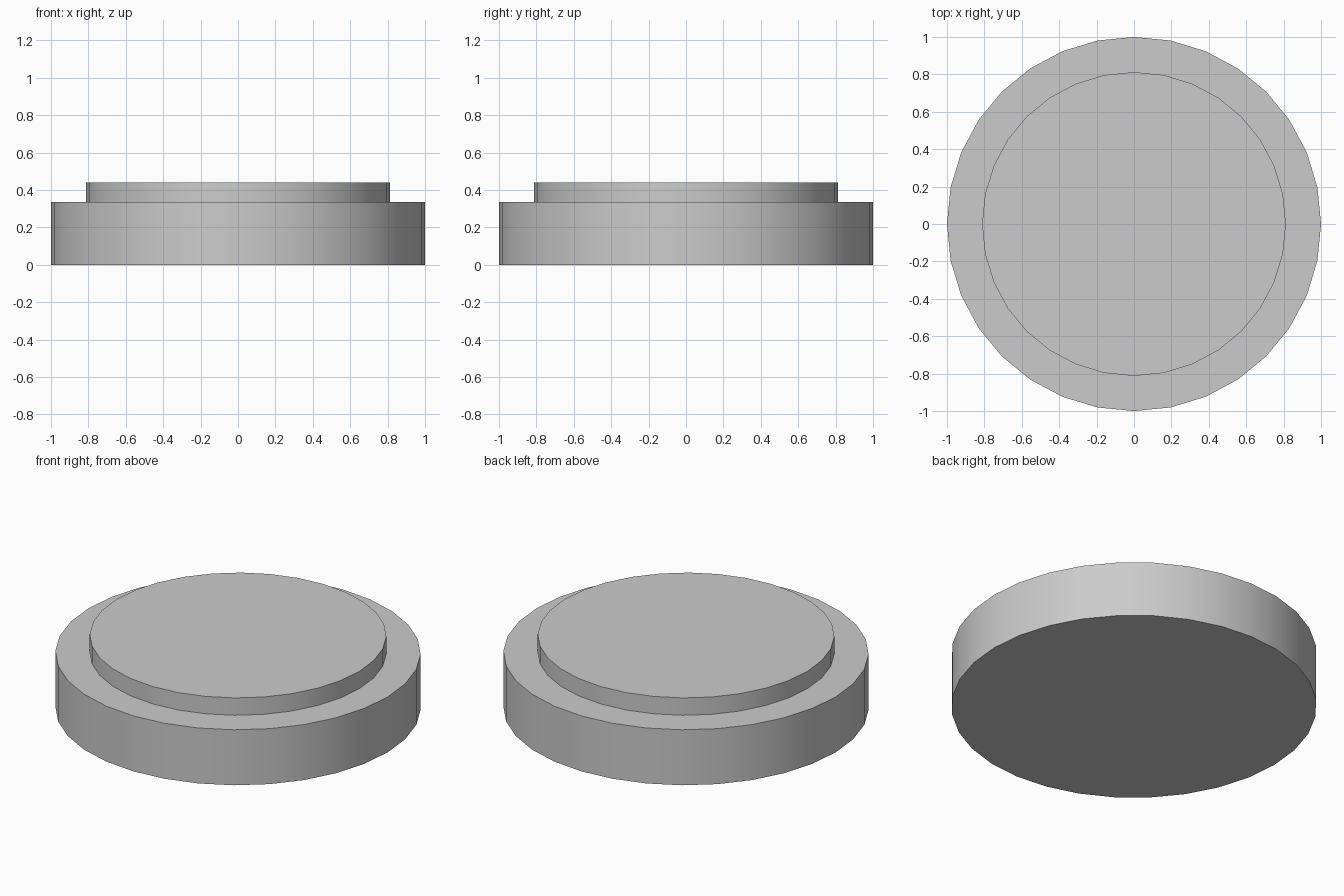
import bpy, bmesh, math

if "Cube" in bpy.data.objects:
    bpy.data.objects.remove(bpy.data.objects["Cube"])

SIDES = 32
# Stepped outline of the disc: (radius, height), bottom to top
PROFILE = [(1.0, 0.0), (1.0, 0.335), (0.812, 0.335), (0.812, 0.44)]

bm = bmesh.new()
rings = []
for r, z in PROFILE:
    angles = [2 * math.pi * i / SIDES for i in range(SIDES)]
    rings.append([bm.verts.new((r * math.cos(a), r * math.sin(a), z)) for a in angles])

# Base wall, ledge and raised wall
for low, high in zip(rings, rings[1:]):
    for i in range(SIDES):
        j = (i + 1) % SIDES
        bm.faces.new((low[i], low[j], high[j], high[i]))

# Bottom and top caps
bm.faces.new(rings[0][::-1])
bm.faces.new(rings[-1])

mesh = bpy.data.meshes.new("stepped_disc")
bm.to_mesh(mesh)
bm.free()
disc = bpy.data.objects.new("stepped_disc", mesh)
bpy.context.collection.objects.link(disc)

# Smooth round walls, crisp rims
bpy.context.view_layer.objects.active = disc
disc.select_set(True)
bpy.ops.object.shade_smooth_by_angle(angle=math.radians(30))
